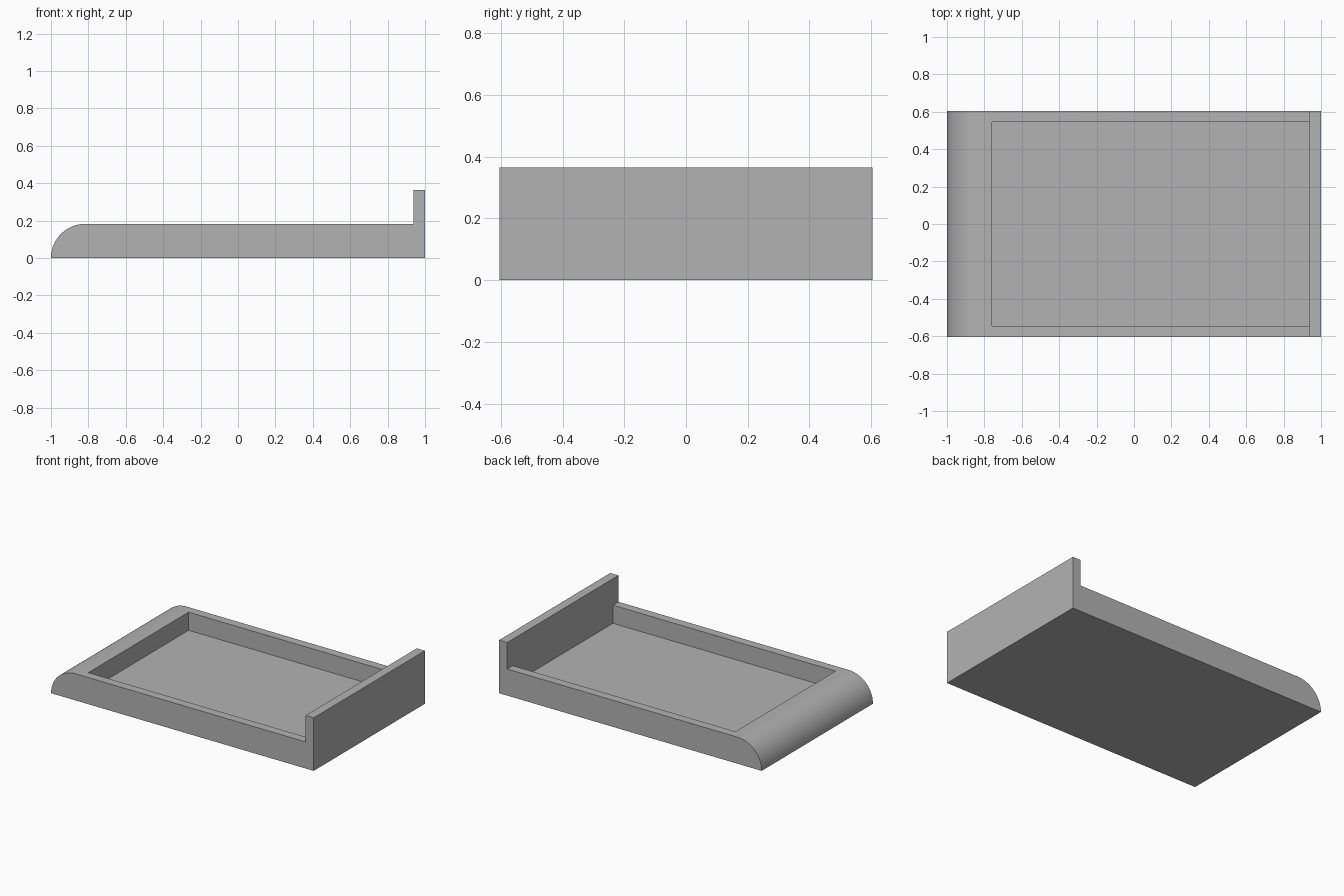
import bpy, bmesh, math

cube = bpy.data.objects.get("Cube")
if cube:
    bpy.data.objects.remove(cube, do_unlink=True)

HALF_LEN, HALF_WID = 1.0, 0.605     # outer footprint
RIM, TOP, FLOOR = 0.183, 0.365, 0.058  # rim, end wall and pocket floor heights
WALL_X = 0.938                      # inner face of the end wall
POCKET_X, POCKET_Y = -0.758, 0.545  # pocket limits
SEGMENTS = 24

grey = bpy.data.materials.new("plain grey")
grey.use_nodes = True
colour = (0.45, 0.45, 0.45, 1)
grey.diffuse_color = colour
grey.node_tree.nodes["Principled BSDF"].inputs["Base Color"].default_value = colour

bm = bmesh.new()

# Side profile: quarter-round nose, flat rim, raised end wall
profile = []
for i in range(SEGMENTS + 1):
    a = math.pi / 2 * i / SEGMENTS
    profile.append((-HALF_LEN + RIM * (1 - math.cos(a)), RIM * math.sin(a)))
profile += [(WALL_X, RIM), (WALL_X, TOP), (HALF_LEN, TOP), (HALF_LEN, 0)]
front = [bm.verts.new((x, -HALF_WID, z)) for x, z in profile]
back = [bm.verts.new((x, HALF_WID, z)) for x, z in profile]
bm.faces.new(front)
bm.faces.new(back)

# Outer skin, leaving out the rim and the inner end wall face
count = len(profile)
rim, wall = SEGMENTS, SEGMENTS + 1
for i in range(count):
    if i not in (rim, wall):
        j = (i + 1) % count
        bm.faces.new((front[i], front[j], back[j], back[i]))


def pocket_loop(z):
    corners = ((POCKET_X, -1), (WALL_X, -1), (WALL_X, 1), (POCKET_X, 1))
    return [bm.verts.new((x, side * POCKET_Y, z)) for x, side in corners]


# Rim frame on three sides, then pocket walls and floor
upper, lower = pocket_loop(RIM), pocket_loop(FLOOR)
outer = [front[rim], front[wall], back[wall], back[rim]]
for i, j in ((0, 1), (2, 3), (3, 0)):
    bm.faces.new((outer[i], outer[j], upper[j], upper[i]))
    bm.faces.new((upper[i], upper[j], lower[j], lower[i]))
bm.faces.new(lower)

# Inner end wall face running down into the pocket
bm.faces.new((outer[1], upper[1], lower[1], lower[2], upper[2], outer[2],
              back[wall + 1], front[wall + 1]))

bmesh.ops.recalc_face_normals(bm, faces=bm.faces)
mesh = bpy.data.meshes.new("tray")
bm.to_mesh(mesh)
bm.free()
mesh.materials.append(grey)
tray = bpy.data.objects.new("tray", mesh)
bpy.context.collection.objects.link(tray)

# Smooth nose with sharp corners
for obj in bpy.context.selected_objects:
    obj.select_set(False)
tray.select_set(True)
bpy.context.view_layer.objects.active = tray
bpy.ops.object.shade_smooth_by_angle(angle=math.radians(30))
